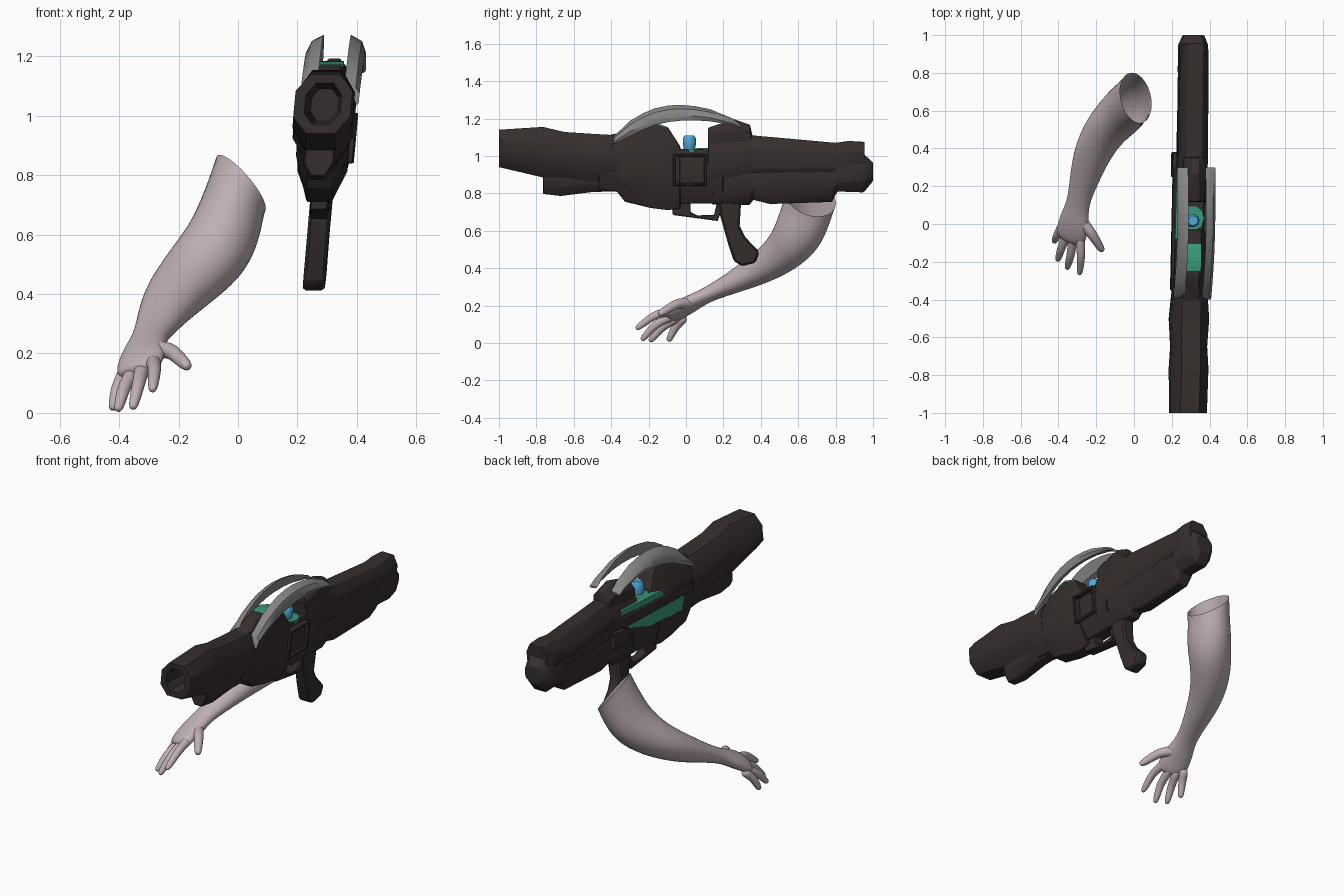
import bpy, bmesh, math
from mathutils import Vector


def material(name, rgb):
    m = bpy.data.materials.new(name)
    m.diffuse_color = (*rgb, 1)
    return m


DARK = material("dark_brown_metal", (0.036, 0.027, 0.026))
GREY = material("grey_metal", (0.24, 0.24, 0.24))
GREEN = material("green_glow", (0.04, 0.32, 0.18))
BLUE = material("blue_glow", (0.08, 0.40, 0.68))
SKIN = material("pale_skin", (0.52, 0.43, 0.46))


def lean(v):
    """The launcher is slightly rolled and yawed: x is local, y and z are world."""
    return Vector((v[0] + 0.305 + 0.02 * v[1] + 0.092 * (v[2] - 1.03), v[1], v[2]))


def build(name, verts, faces, mat, bevel=0.0, subsurf=0, angle=35):
    bm = bmesh.new()
    vs = [bm.verts.new(v) for v in verts]
    for f in faces:
        bm.faces.new([vs[i] for i in f])
    bmesh.ops.recalc_face_normals(bm, faces=bm.faces)
    me = bpy.data.meshes.new(name)
    bm.to_mesh(me)
    bm.free()
    ob = bpy.data.objects.new(name, me)
    bpy.context.collection.objects.link(ob)
    me.materials.append(mat)
    bpy.ops.object.select_all(action='DESELECT')
    ob.select_set(True)
    bpy.context.view_layer.objects.active = ob
    if subsurf:
        bpy.ops.object.shade_smooth()
        m = ob.modifiers.new("subsurf", 'SUBSURF')
        m.levels = m.render_levels = subsurf
    else:
        bpy.ops.object.shade_smooth_by_angle(angle=math.radians(angle))
    if bevel:
        m = ob.modifiers.new("bevel", 'BEVEL')
        m.width = bevel
        m.limit_method = 'ANGLE'
    return ob


def ring_faces(rings, n, cap_start=True, cap_end=True):
    faces = [(r * n + i, r * n + (i + 1) % n, (r + 1) * n + (i + 1) % n, (r + 1) * n + i)
             for r in range(rings - 1) for i in range(n)]
    if cap_start:
        faces.append(tuple(range(n))[::-1])
    if cap_end:
        faces.append(tuple((rings - 1) * n + i for i in range(n)))
    return faces


def loft(name, stations, mat=DARK, bevel=0.004, chamfer=0.28, bottom=0.5):
    """Octagon hull along y; station = (y, z_bottom, z_top, half_width, top_half_width)."""
    verts = []
    for y, zb, zt, w, wt in stations:
        c, wb = (zt - zb) * chamfer, w * bottom
        half = [(wb, zb), (w, zb + c), (w, zt - c), (wt, zt)]
        for x, z in half + [(-x, z) for x, z in reversed(half)]:
            verts.append(lean((x, y, z)))
    return build(name, verts, ring_faces(len(stations), 8), mat, bevel)


def prism(name, outline, x0, x1, mat=DARK, bevel=0.0):
    """Side outline of (y, z) points pushed across x."""
    verts = [lean((x, y, z)) for x in (x0, x1) for y, z in outline]
    return build(name, verts, ring_faces(2, len(outline)), mat, bevel)


def box(name, x0, x1, y0, y1, z0, z1, mat=DARK, bevel=0.004):
    return prism(name, [(y0, z0), (y1, z0), (y1, z1), (y0, z1)], x0, x1, mat, bevel)


def drum(name, y, levels, n, mat):
    """Round part on the centre line; levels = (z, radius)."""
    verts = [lean((r * math.cos(2 * math.pi * i / n), y + r * math.sin(2 * math.pi * i / n), z))
             for z, r in levels for i in range(n)]
    return build(name, verts, ring_faces(len(levels), n), mat, angle=50)


def tube(name, points, n=12, open_start=False, rim=None):
    """Limb along points (x, y, z, radius_x, radius_other, tilt of the width axis)."""
    ps = [Vector(p[:3]) for p in points]
    verts = []
    for k, p in enumerate(points):
        cut = rim and k == 0
        t = (ps[min(k + 1, len(ps) - 1)] - ps[max(k - 1, 0)]).normalized()
        if cut:
            t = Vector((0, 0, -1))
        a = Vector((1, 0.25 if cut else 0, p[5]))
        a = (a - t * a.dot(t)).normalized()
        b = t.cross(a)
        for i in range(n):
            q = 2 * math.pi * i / n
            v = ps[k] + a * p[3] * math.cos(q) + b * p[4] * math.sin(q)
            if cut:
                v.z = rim(v)
            verts.append(v)
    return build(name, verts, ring_faces(len(ps), n, not open_start), SKIN, subsurf=2)


# --- Launcher front: hollow muzzle, under-barrel and front body
loft("muzzle_barrel", [(-0.72, 0.985, 1.09, 0.045, 0.022), (-1.0, 0.972, 1.11, 0.06, 0.03),
                       (-1.0, 0.94, 1.14, 0.096, 0.05), (-0.765, 0.885, 1.155, 0.1, 0.05),
                       (-0.65, 0.87, 1.128, 0.093, 0.05), (-0.5, 0.85, 1.118, 0.102, 0.05),
                       (-0.36, 0.85, 1.11, 0.09, 0.05)], bevel=0)
loft("under_barrel", [(-0.765, 0.797, 0.95, 0.05, 0.04), (-0.67, 0.786, 0.96, 0.055, 0.04),
                      (-0.5, 0.807, 0.97, 0.06, 0.04), (-0.3, 0.813, 0.97, 0.07, 0.04)])
loft("front_body", [(-0.47, 0.82, 1.10, 0.085, 0.04), (-0.37, 0.81, 1.12, 0.088, 0.04),
                    (-0.326, 0.755, 1.155, 0.088, 0.035), (-0.19, 0.722, 1.182, 0.086, 0.04),
                    (-0.096, 0.71, 1.152, 0.084, 0.04), (-0.03, 0.72, 1.05, 0.084, 0.05)])
loft("centre_body", [(-0.1, 0.745, 1.034, 0.082, 0.06), (0.2, 0.745, 1.034, 0.08, 0.06)])

# --- Stock: upper housing, lower tube, sight block and small details
loft("upper_stock", [(0.117, 0.78, 1.10, 0.082, 0.045), (0.353, 0.86, 1.11, 0.078, 0.04),
                     (0.8, 0.88, 1.07, 0.076, 0.04), (0.87, 0.88, 1.08, 0.072, 0.04),
                     (0.955, 0.88, 1.075, 0.07, 0.04)])
loft("lower_stock", [(0.14, 0.74, 0.96, 0.07, 0.05), (0.34, 0.738, 0.96, 0.07, 0.05),
                     (0.36, 0.765, 0.96, 0.07, 0.05), (0.45, 0.743, 0.96, 0.068, 0.05),
                     (0.78, 0.754, 0.97, 0.066, 0.05), (0.81, 0.81, 0.99, 0.075, 0.045),
                     (0.95, 0.805, 1.01, 0.075, 0.045), (1.0, 0.865, 0.965, 0.055, 0.03)])
loft("sight_block", [(0.118, 1.02, 1.15, 0.06, 0.03), (0.16, 1.02, 1.165, 0.06, 0.025),
                     (0.262, 1.02, 1.195, 0.06, 0.016), (0.342, 1.03, 1.166, 0.055, 0.016),
                     (0.355, 1.04, 1.11, 0.05, 0.016)])
prism("left_stock_rail", [(0.35, 0.985), (0.9, 0.955), (0.9, 0.985), (0.35, 1.015)],
      -0.083, -0.07, bevel=0.004)
box("left_stock_bump", -0.1, -0.05, 0.25, 0.38, 0.86, 0.95)

# --- Right side hatch: raised frame around a sunken panel
for y0, y1, z0, z1 in ((-0.07, 0.11, 0.84, 0.855), (-0.07, 0.11, 0.995, 1.01),
                       (-0.07, -0.055, 0.84, 1.01), (0.095, 0.11, 0.84, 1.01)):
    box("hatch_frame", 0.06, 0.1, y0, y1, z0, z1)

# --- Left side green cells divided by a dark bar
prism("lower_green_cell", [(0.27, 0.94), (0.05, 0.985), (-0.28, 0.955), (-0.24, 0.865),
                           (0.05, 0.875)], -0.089, -0.05, GREEN)
prism("upper_green_cell", [(0.29, 1.02), (0.27, 1.05), (-0.08, 1.035), (-0.1, 1.0)],
      -0.086, -0.05, GREEN)
prism("left_divider_bar", [(0.3, 0.955), (0.3, 1.01), (-0.35, 1.0), (-0.35, 0.945)],
      -0.1, -0.05, bevel=0.004)

# --- Glowing core on top, with a green plate lying on the front body
prism("top_green_plate", [(-0.25, 1.165), (-0.19, 1.178), (-0.105, 1.15), (-0.105, 1.157),
                          (-0.19, 1.185), (-0.25, 1.173)], -0.042, 0.042, GREEN)
drum("core_base", 0.03, ((1.02, 0.066), (1.038, 0.066)), 10, GREEN)
drum("core_light", 0.018, ((1.03, 0.03), (1.06, 0.036), (1.095, 0.036), (1.11, 0.026)), 10, BLUE)

# --- Pair of curved guard blades over the core
ARC = [(-0.4, 1.035, 1.06), (-0.385, 1.065, 1.105), (-0.3, 1.105, 1.187),
       (-0.23, 1.14, 1.228), (-0.166, 1.165, 1.255), (-0.09, 1.182, 1.27),
       (-0.03, 1.188, 1.273), (0.05, 1.19, 1.266), (0.128, 1.185, 1.25),
       (0.25, 1.165, 1.2), (0.3, 1.145, 1.16)]
for s in (-1, 1):
    pts = [lean((s * x + 0.008, y, zi + f * (zo - zi))) for y, zi, zo in ARC
           for x, f in ((0.046, 1), (0.085, 0.75), (0.1, 0.3), (0.092, 0), (0.062, 0.15))]
    build("guard_blade", pts, ring_faces(len(ARC), 5), GREY, angle=40)

# --- Grip, trigger and trigger guard
prism("grip", [(0.175, 0.76), (0.18, 0.69), (0.225, 0.53), (0.255, 0.438), (0.3, 0.41),
               (0.374, 0.43), (0.392, 0.487), (0.316, 0.567), (0.287, 0.625), (0.295, 0.76)],
      -0.037, 0.037, bevel=0.01)
prism("trigger_guard", [(-0.08, 0.76), (-0.07, 0.684), (0.17, 0.652), (0.2, 0.74),
                        (0.165, 0.75), (0.15, 0.685), (0.06, 0.682), (0.025, 0.7),
                        (0.025, 0.76)], -0.03, 0.03, bevel=0.004)


# --- Arm: open slanted cut at the shoulder, down to the knuckles
def shoulder_cut(v):
    return 0.858 - (0.756 * (v.x + 0.075) + 0.25 * (v.y - 0.7)) / 0.66


tube("arm", [(0.01, 0.668, 0.78, 0.083, 0.142, 0), (-0.03, 0.628, 0.645, 0.12, 0.145, 0),
             (-0.07, 0.583, 0.55, 0.13, 0.136, 0), (-0.155, 0.497, 0.46, 0.12, 0.108, 0),
             (-0.225, 0.37, 0.383, 0.104, 0.086, 0), (-0.268, 0.22, 0.308, 0.078, 0.056, 0),
             (-0.297, 0.11, 0.256, 0.06, 0.042, 0.1), (-0.312, 0.04, 0.218, 0.08, 0.045, 0.35),
             (-0.326, -0.03, 0.18, 0.09, 0.042, 0.5), (-0.335, -0.075, 0.148, 0.085, 0.036, 0.5),
             (-0.34, -0.092, 0.136, 0.06, 0.022, 0.5)],
     open_start=True, rim=shoulder_cut)

# --- Fingers: base, middle joint, tip
FINGERS = {
    "index_finger": ((-0.287, -0.05, 0.18), (-0.28, -0.17, 0.148), (-0.288, -0.268, 0.074)),
    "middle_finger": ((-0.32, -0.05, 0.16), (-0.335, -0.165, 0.097), (-0.355, -0.238, 0.014)),
    "ring_finger": ((-0.35, -0.035, 0.145), (-0.385, -0.13, 0.082), (-0.405, -0.195, 0.007)),
    "little_finger": ((-0.375, -0.005, 0.145), (-0.407, -0.06, 0.08), (-0.423, -0.095, 0.009)),
    "thumb": ((-0.295, 0.04, 0.215), (-0.225, -0.05, 0.21), (-0.165, -0.145, 0.152)),
}
for name, (a, b, c) in FINGERS.items():
    a, b, c = Vector(a), Vector(b), Vector(c)
    r = 0.028 if name == "thumb" else 0.023
    spine = [(a, 1.4), (a.lerp(b, 0.6), 1.1), (b, 1.05), (b.lerp(c, 0.5), 0.92),
             (b.lerp(c, 0.88), 0.75), (c, 0.4)]
    tube(name, [(*p, r * k, r * k, 0.3) for p, k in spine], n=8)
